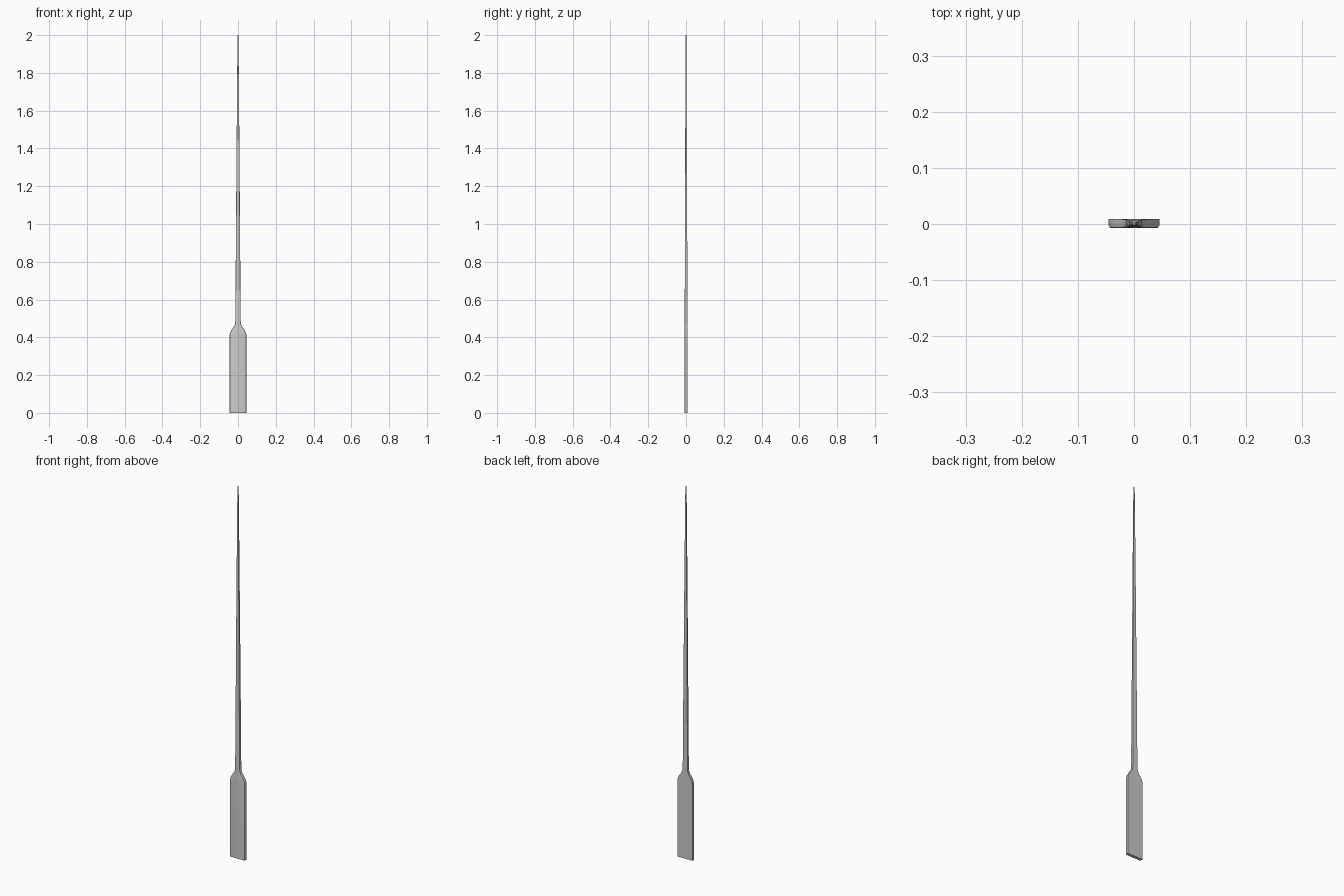
import bpy, bmesh

if "Cube" in bpy.data.objects:
    bpy.data.objects.remove(bpy.data.objects["Cube"])

# Stations along the height: z, half width, back y, front y
stations = [
    (0.0, 0.045, 0.0088, -0.0075), (0.41, 0.045, 0.0088, -0.0075),
    (0.425, 0.042, 0.0088, -0.0075), (0.44, 0.034, 0.0087, -0.0074),
    (0.455, 0.023, 0.0085, -0.0073), (0.468, 0.0165, 0.0083, -0.0071),
    (0.485, 0.014, 0.008, -0.007), (0.63, 0.0132, 0.0076, -0.0067),
    (1.0, 0.0105, 0.0063, -0.0055), (1.35, 0.008, 0.0048, -0.0045),
    (1.7, 0.0052, 0.0033, -0.0033), (2.0, 0.0025, 0.002, -0.002),
]


def section(w, back, front):
    """Flat back, square back corners, rounded front corners."""
    c = min(0.005, w * 0.3, (back - front) * 0.3)
    half = [(w, back), (w, front + c), (w - c * 0.3, front + c * 0.3),
            (w - c, front)]
    left = [(-x, y) for x, y in reversed(half)]
    return [(0, back)] + half + [(0, front)] + left


# Flat blade blending through a shoulder into a long tapered stem
bm = bmesh.new()
rings = [[bm.verts.new((x, y, z)) for x, y in section(w, b, f)]
         for z, w, b, f in stations]
for lower, upper in zip(rings, rings[1:]):
    n = len(lower)
    for i in range(n):
        j = (i + 1) % n
        bm.faces.new((lower[i], lower[j], upper[j], upper[i]))
bm.faces.new(rings[0])
bm.faces.new(rings[-1])
bmesh.ops.recalc_face_normals(bm, faces=bm.faces)

mesh = bpy.data.meshes.new("tapered_blade")
bm.to_mesh(mesh)
bm.free()
blade = bpy.data.objects.new("tapered_blade", mesh)
bpy.context.collection.objects.link(blade)
bpy.context.view_layer.objects.active = blade
blade.select_set(True)
bpy.ops.object.shade_smooth_by_angle()
